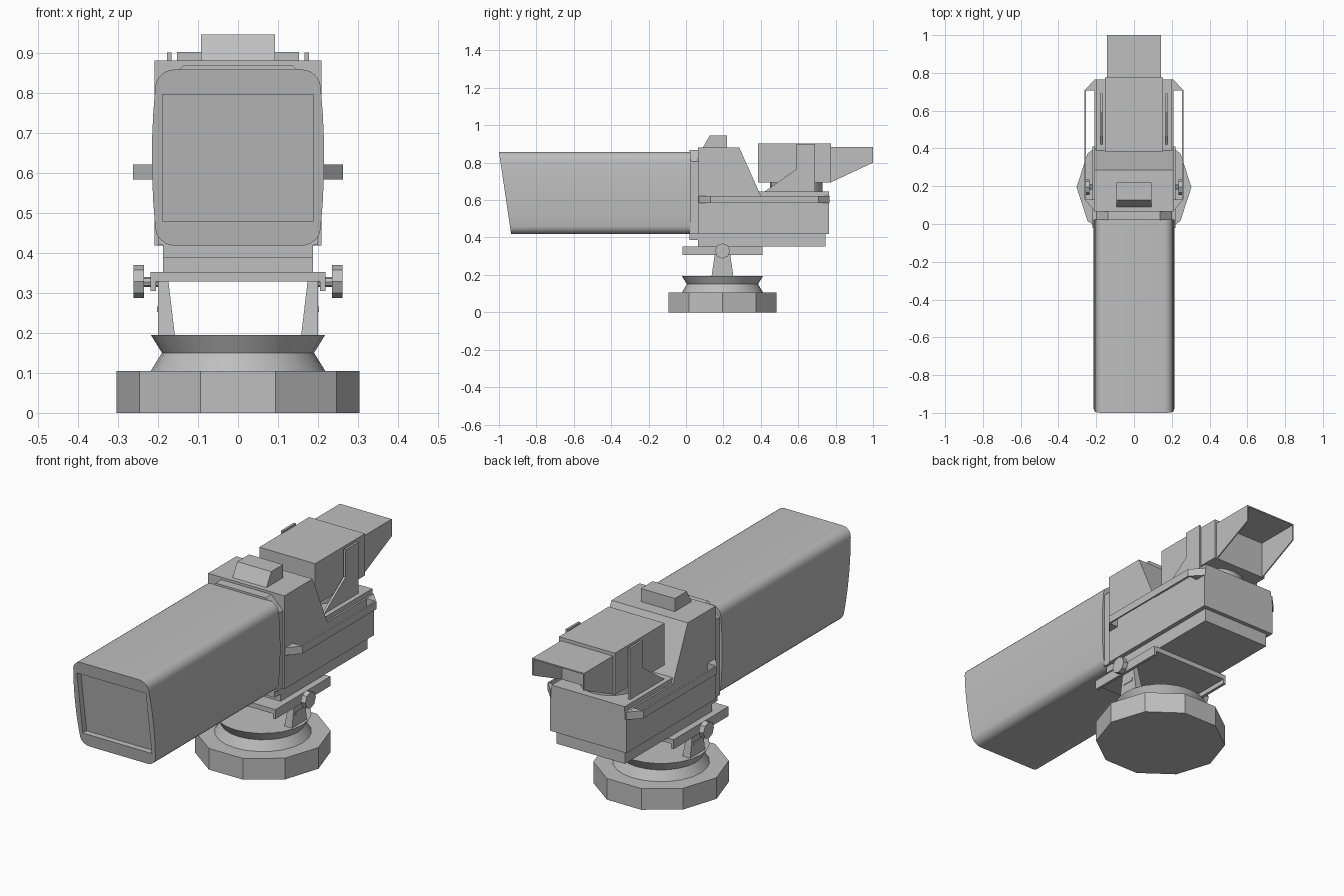
import bpy, bmesh, math
from mathutils import Vector

if "Cube" in bpy.data.objects:
    bpy.data.objects.remove(bpy.data.objects["Cube"])

grey = bpy.data.materials.new("plain grey")
grey.diffuse_color = (0.52, 0.52, 0.52, 1)
grey.use_nodes = True
grey.node_tree.nodes["Principled BSDF"].inputs["Base Color"].default_value = grey.diffuse_color


def finish(name, bm, smooth=False):
    bmesh.ops.remove_doubles(bm, verts=bm.verts, dist=1e-5)
    bmesh.ops.recalc_face_normals(bm, faces=bm.faces)
    me = bpy.data.meshes.new(name)
    bm.to_mesh(me)
    bm.free()
    me.materials.append(grey)
    ob = bpy.data.objects.new(name, me)
    bpy.context.collection.objects.link(ob)
    if smooth:
        bpy.ops.object.select_all(action='DESELECT')
        ob.select_set(True)
        bpy.context.view_layer.objects.active = ob
        bpy.ops.object.shade_smooth_by_angle(angle=math.radians(32))
    return ob


def prism(name, pts, lo, hi, axis):
    """Extrude a 2D outline along an axis: X takes (y,z), Y takes (x,z), Z takes (x,y)."""
    place = {'X': lambda a, b, t: (t, a, b),
             'Y': lambda a, b, t: (a, t, b),
             'Z': lambda a, b, t: (a, b, t)}[axis]
    bm = bmesh.new()
    r0 = [bm.verts.new(place(a, b, lo)) for a, b in pts]
    r1 = [bm.verts.new(place(a, b, hi)) for a, b in pts]
    bm.faces.new(r0)
    bm.faces.new(r1)
    for i in range(len(pts)):
        j = (i + 1) % len(pts)
        bm.faces.new((r0[i], r0[j], r1[j], r1[i]))
    return finish(name, bm)


def box(name, x0, x1, y0, y1, z0, z1):
    return prism(name, [(x0, y0), (x1, y0), (x1, y1), (x0, y1)], z0, z1, 'Z')


def ngon(n, r, ca, cb, turn=0.0):
    return [(ca + r * math.cos(turn + math.tau * i / n),
             cb + r * math.sin(turn + math.tau * i / n)) for i in range(n)]


def lathe(name, profile, n, cy):
    bm = bmesh.new()
    rings = [[bm.verts.new((x, y, z)) for x, y in ngon(n, r, 0, cy)] for r, z in profile]
    for a, b in zip(rings, rings[1:]):
        for i in range(n):
            j = (i + 1) % n
            bm.faces.new((a[i], a[j], b[j], b[i]))
    bm.faces.new(rings[0])
    bm.faces.new(rings[-1])
    return finish(name, bm, True)


CY = 0.195  # pivot centre of the stand

# Stand: ten-sided foot and waisted ring
prism("base_foot", ngon(10, 0.304, 0, CY), 0, 0.105, 'Z')
lathe("swivel_ring", [(0.218, 0.105), (0.19, 0.15), (0.218, 0.195)], 24, CY)

# Cradle tray with hanging side lips
box("cradle_plate", -0.21, 0.21, -0.02, 0.41, 0.328, 0.352)

for s, side in ((-1, "left"), (1, "right")):
    def sx(a, b):
        return sorted((s * a, s * b))
    box("cradle_lip_" + side, *sx(0.205, 0.219), -0.02, 0.41, 0.305, 0.352)

    # Tapered yoke arm
    bm = bmesh.new()
    rows = []
    for z, xi, hy in ((0.195, 0.158, 0.058), (0.33, 0.174, 0.038)):
        rows.append([bm.verts.new((s * x, CY + y, z)) for x, y in
                     ((xi, -hy), (0.2, -hy), (0.2, hy), (xi, hy))])
    bm.faces.new(rows[0])
    bm.faces.new(rows[1])
    for i in range(4):
        j = (i + 1) % 4
        bm.faces.new((rows[0][i], rows[0][j], rows[1][j], rows[1][i]))
    finish("yoke_arm_" + side, bm)
    box("arm_slot_plate_" + side, *sx(0.199, 0.203), CY - 0.033, CY + 0.033, 0.252, 0.266)

    # Tilt knob and its shaft
    prism("knob_shaft_" + side, ngon(8, 0.013, CY, 0.327), *sx(0.2, 0.24), 'X')
    prism("tilt_knob_" + side, ngon(8, 0.041, CY, 0.328), *sx(0.235, 0.261), 'X')

    # Side rail: two wedges joined by a thin strip
    for end, ya, yb in (("front", 0.065, 0.13), ("rear", 0.768, 0.708)):
        prism("rail_wedge_%s_%s" % (end, side),
              [(s * 0.205, ya), (s * 0.262, yb), (s * 0.205, yb)], 0.583, 0.621, 'Z')
    box("rail_strip_" + side, *sx(0.254, 0.262), 0.13, 0.708, 0.583, 0.621)

    # Eyepiece bracket
    prism("eyepiece_bracket_" + side,
          [(0.42, 0.645), (0.59, 0.765), (0.59, 0.9), (0.69, 0.9), (0.69, 0.645)],
          *sx(0.166, 0.177), 'X')

    # Side wall of the rear hood
    prism("hood_wall_" + side,
          [(0.775, 0.695), (1.0, 0.8), (1.0, 0.885), (0.775, 0.885)], *sx(0.136, 0.142), 'X')

# Body
prism("body_underside", [(0.02, 0.42), (0.02, 0.387), (0.065, 0.387), (0.065, 0.352),
                         (0.745, 0.352), (0.745, 0.42)], -0.187, 0.187, 'X')
prism("main_body", [(0.065, 0.418), (0.765, 0.418), (0.765, 0.622), (0.4, 0.622),
                    (0.39, 0.645), (0.285, 0.88), (0.065, 0.88)], -0.209, 0.209, 'X')
box("rear_deck", -0.2, 0.2, 0.38, 0.765, 0.62, 0.646)
prism("front_collar", [(-0.2, 0.42), (0.2, 0.42), (0.2, 0.805), (0.137, 0.868),
                       (-0.137, 0.868), (-0.2, 0.805)], 0.02, 0.067, 'Y')
prism("top_sight", [(0.09, 0.88), (0.127, 0.945), (0.22, 0.945), (0.22, 0.88)],
      -0.093, 0.093, 'X')

# Eyepiece housing, its pedestal and the hood roof
lathe("eyepiece_pedestal", [(0.14, 0.64), (0.14, 0.7)], 24, 0.59)
box("eyepiece_housing", -0.153, 0.153, 0.385, 0.775, 0.695, 0.902)
box("hood_roof", -0.142, 0.142, 0.775, 1.0, 0.879, 0.885)

# Barrel: rounded section with bowed sides, raked front and recessed window
Z0, Z1, HW, R = 0.418, 0.858, 0.202, 0.042
ZM, HZ = (Z0 + Z1) / 2, (Z1 - Z0) / 2


def front_y(z):
    return -1 + 0.065 * (Z1 - z) / (Z1 - Z0)


section = []  # (x, z, window corner)
for k, (cx, cz) in enumerate(((1, 1), (-1, 1), (-1, -1), (1, -1))):
    if k in (0, 2):  # points along the bowed side leading into this corner
        for t in (0.0, 0.25, 0.5):
            section.append((cx * HW, ZM + cz * t * HZ, k))
    for i in range(7):
        a = math.pi / 2 * (k + i / 6)
        section.append((cx * (HW - R) + R * math.cos(a),
                        ZM + cz * (HZ - R) + R * math.sin(a), k))
    if k in (1, 3):
        for t in (0.5, 0.25):
            section.append((cx * HW, ZM + cz * t * HZ, k))
section = [(x * (1 + 0.065 * (1 - ((z - ZM) / HZ) ** 2)), z, k) for x, z, k in section]

bm = bmesh.new()
rear = [bm.verts.new((x, 0.024, z)) for x, z, k in section]
front = [bm.verts.new((x, front_y(z), z)) for x, z, k in section]
corners = ((0.189, 0.795), (-0.189, 0.795), (-0.189, 0.48), (0.189, 0.48))
rim = [bm.verts.new((x, front_y(z), z)) for x, z in corners]
glass = [bm.verts.new((x, front_y(z) + 0.03, z)) for x, z in corners]
n = len(section)
for i in range(n):
    j = (i + 1) % n
    bm.faces.new((rear[i], rear[j], front[j], front[i]))
    a, b = section[i][2], section[j][2]
    loop = (front[i], front[j], rim[b]) if a == b else (front[i], front[j], rim[b], rim[a])
    bm.faces.new(loop)
for i in range(4):
    j = (i + 1) % 4
    bm.faces.new((rim[i], rim[j], glass[j], glass[i]))
bm.faces.new(glass)
bm.faces.new(rear)
finish("barrel", bm, True)
